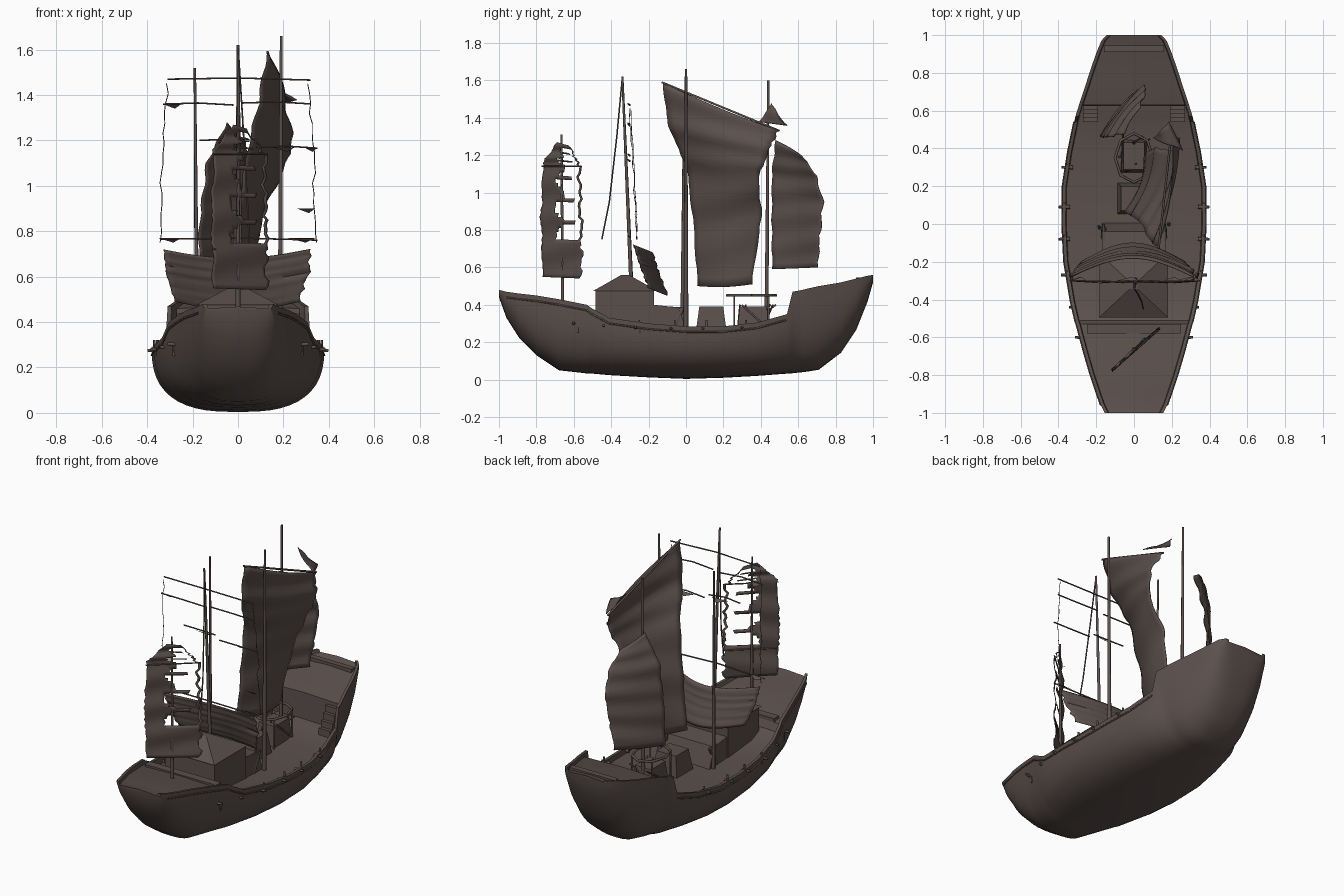
import bpy, bmesh, math, random
from mathutils import Vector

random.seed(4)
if "Cube" in bpy.data.objects:
    bpy.data.objects.remove(bpy.data.objects["Cube"])

wood = bpy.data.materials.new("weathered_dark_brown")
colour = (0.105, 0.08, 0.072, 1)
wood.diffuse_color = colour
wood.use_nodes = True
wood.node_tree.nodes["Principled BSDF"].inputs["Base Color"].default_value = colour


def add_object(name, data):
    data.materials.append(wood)
    ob = bpy.data.objects.new(name, data)
    bpy.context.collection.objects.link(ob)
    return ob


def add_mesh(name, verts, faces, smooth=None):
    me = bpy.data.meshes.new(name)
    me.from_pydata(verts, [], faces)
    bm = bmesh.new()
    bm.from_mesh(me)
    bmesh.ops.recalc_face_normals(bm, faces=bm.faces)
    bm.to_mesh(me)
    bm.free()
    ob = add_object(name, me)
    if smooth:
        bpy.ops.object.select_all(action='DESELECT')
        ob.select_set(True)
        bpy.context.view_layer.objects.active = ob
        bpy.ops.object.shade_smooth_by_angle(angle=math.radians(smooth))
    return ob


def rod(name, points, radius, tip=1.0):
    """Round pole or rope through points, thinning to tip."""
    cu = bpy.data.curves.new(name, 'CURVE')
    cu.dimensions = '3D'
    cu.bevel_depth = radius
    cu.bevel_resolution = 1
    cu.use_fill_caps = True
    sp = cu.splines.new('POLY')
    sp.points.add(len(points) - 1)
    for i, (p, c) in enumerate(zip(sp.points, points)):
        p.co = (*c, 1)
        p.radius = 1 + (tip - 1) * i / (len(points) - 1)
    return add_object(name, cu)


def box(name, x, y, z, top=1.0):
    """Box from (low, high) ranges, with a scaled top for roofs."""
    cx, cy = sum(x) / 2, sum(y) / 2
    verts = [(cx + (a - cx) * s, cy + (b - cy) * s, h)
             for h, s in ((z[0], 1), (z[1], top))
             for a, b in ((x[0], y[0]), (x[1], y[0]), (x[1], y[1]), (x[0], y[1]))]
    faces = [(0, 1, 2, 3), (4, 5, 6, 7)] + [(i, (i + 1) % 4, (i + 1) % 4 + 4, i + 4) for i in range(4)]
    return add_mesh(name, verts, faces)


def along(points, t):
    """Point at fraction t of a polyline."""
    f = min(t, 0.9999) * (len(points) - 1)
    i = int(f)
    return Vector(points[i]).lerp(Vector(points[i + 1]), f - i)


def sail(name, fore, aft, belly=(0, 0, 0), rows=28, cols=14, ripple=0.006, tear=0.01, keep=None):
    """Cloth between a fore and an aft edge, with batten ripples and ragged edges."""
    verts, faces = [], []
    belly = Vector(belly)
    for r in range(rows + 1):
        t = r / rows
        a, b = along(fore, t), along(aft, t)
        normal = (b - a).cross(Vector((0, 0, 1))).normalized()
        a, b = a + (b - a) * random.uniform(0, tear), b + (a - b) * random.uniform(0, tear * 3)
        for c in range(cols + 1):
            u = c / cols
            wave = ripple * math.sin(t * math.pi * 10 + u * 2)
            verts.append(a.lerp(b, u) + belly * math.sin(math.pi * u) + normal * wave)
    for r in range(rows):
        for c in range(cols):
            if keep is None or keep((c + 0.5) / cols, (r + 0.5) / rows):
                k = r * (cols + 1) + c
                faces.append((k, k + 1, k + cols + 2, k + cols + 1))
    ob = add_mesh(name, verts, faces, 60)
    thick = ob.modifiers.new("cloth", 'SOLIDIFY')
    thick.thickness = 0.004
    return ob


# Hull: y, half width, rail height, keel height, deck height
stations = [
    (-1, .155, .48, .44, .46), (-.96, .175, .47, .33, .45), (-.89, .2, .46, .22, .44),
    (-.8, .23, .45, .13, .43), (-.68, .265, .43, .05, .405), (-.53, .305, .4, .033, .375),
    (-.51, .312, .385, .033, .33), (-.41, .335, .33, .024, .285), (-.2, .37, .3, .012, .265),
    (0, .38, .285, .004, .255), (.2, .378, .285, .01, .255), (.38, .35, .305, .02, .26),
    (.54, .317, .35, .032, .275), (.57, .31, .47, .034, .285), (.625, .293, .48, .04, .295),
    (.63, .292, .482, .04, .46), (.71, .265, .5, .053, .48), (.83, .226, .52, .145, .5),
    (.91, .198, .54, .265, .52), (.97, .173, .555, .415, .535), (1, .145, .56, .52, .545)]
half = 12
verts, faces = [], []
for y, w, rail, keel, deck in stations:
    for i in range(-half, half + 1):
        a = i / half * math.pi / 2
        x = math.copysign(w * abs(math.sin(a)) ** 0.73, i) if i else 0
        verts.append((x, y, rail - (rail - keel) * abs(math.cos(a)) ** 0.78))
    verts += [(w - .018, y, rail), (w - .022, y, deck), (0, y, deck + .008),
              (.022 - w, y, deck), (.018 - w, y, rail)]
n = 2 * half + 6
for s in range(len(stations) - 1):
    for i in range(n):
        j = (i + 1) % n
        faces.append((s * n + i, s * n + j, s * n + n + j, s * n + n + i))
faces += [tuple(range(n)), tuple(range(len(verts) - n, len(verts)))]
add_mesh("hull", verts, faces, 35)

for side, label in ((-1, "right"), (1, "left")):
    # Wale, guns, steps and belaying posts on each side
    rod(label + "_wale", [(side * w, y, r - .03) for y, w, r, k, d in stations
                          if -.99 < y < .55], .005)
    for y in (-.6, -.44, -.27, -.08, .09, .3):
        w = .38 - .19 * y * y - (.02 if y < -.3 else 0)
        rod(label + "_gun", [(side * (w - .04), y, .27 + .08 * y * y),
                             (side * (w + .02), y, .275 + .08 * y * y)], .011, .6)
        rod(label + "_gun_post", [(side * (w - .01), y + .02, .25), (side * (w - .01), y + .02, .32)], .006)
    for i in range(4):
        box(label + "_step", sorted((side * .19, side * .27)),
            (.54 + i * .022, .562 + i * .022), (.27, .32 + i * .04))
    rod(label + "_bollard", [(side * .16, -.08, .25), (side * .16, -.02, .38)], .014)
    rod(label + "_deck_rail", [(side * .16, -.16, .39), (side * .16, 0, .38)], .006)

# Deck houses and fittings
box("cabin", (-.175, .175), (-.485, -.17), (.26, .475))
box("cabin_roof", (-.185, .18), (-.495, -.155), (.475, .56), .12)
box("aft_hatch", (-.09, .09), (.05, .22), (.24, .39), .75)
box("steering_chest", (-.07, .07), (.27, .45), (.24, .39), .8)
box("foredeck_step", (-.25, .25), (-.58, -.53), (.37, .4))
box("stern_beam", (-.16, .16), (.91, .945), (.5, .545))
# Low sloping cover between the cabin and the main masts
add_mesh("waist_cover", [(x, y, z) for x in (-.17, .17)
                         for y, z in ((-.17, .25), (-.17, .4), (-.04, .385), (.01, .25))],
         [(0, 1, 2, 3), (4, 5, 6, 7), (1, 2, 6, 5), (2, 3, 7, 6)])
ring = [(.1 * math.cos(i * math.pi / 4), .35 + .13 * math.sin(i * math.pi / 4), .45) for i in range(9)]
rod("steering_canopy_ring", ring, .008)
for x, y, z in ring[1:8:2]:
    rod("canopy_post", [(x, y, .25), (x, y, z)], .006)
for i in range(6):
    rod("loose_spar", [(random.uniform(-.1, .1), random.uniform(.25, .5), .26),
                       (random.uniform(-.1, .1), random.uniform(.25, .5), .4)], .005)

# Masts
for name, foot, head, r in (
        ("left_main_mast", (.185, 0, .25), (.19, 0, 1.66), .013),
        ("right_main_mast", (-.18, -.02, .25), (-.19, -.01, 1.52), .011),
        ("middle_mast", (.01, -.29, .45), (0, -.34, 1.62), .012),
        ("fore_mast", (0, -.66, .38), (0, -.665, 1.31), .011),
        ("aft_mast", (0, .43, .25), (0, .44, 1.6), .013)):
    rod(name, [foot, head], r, .5)
rod("fore_stay", [(0, -.34, 1.62), (.02, -.37, 1.3), (.04, -.41, .95), (.05, -.45, .75)], .004)

# Large twisted sail and its torn pennant corner
sail("large_sail",
     [(.13, -.13, 1.59), (.09, -.1, 1.36), (.04, 0, 1.14), (-.01, .04, .82), (-.05, .06, .5)],
     [(.2, .5, 1.33), (.25, .45, 1.22), (.21, .39, 1.08), (.11, .41, .88), (.05, .36, .51)],
     (.03, 0, -.01))
sail("torn_corner", [(.1, .46, 1.48), (.18, .42, 1.42), (.26, .39, 1.38)],
     [(.11, .465, 1.47), (.15, .5, 1.41), (.18, .54, 1.36)], rows=6, cols=5)
rod("large_sail_yard", [(.13, -.13, 1.59), (.2, .5, 1.33)], .006)

# Aft sail
sail("aft_sail",
     [(-.05, .48, 1.28), (-.14, .46, 1.1), (-.17, .46, .85), (-.18, .46, .59)],
     [(.03, .62, 1.2), (.06, .7, 1.09), (.06, .74, .95), (.04, .72, .77), (.01, .71, .6)],
     (-.01, .01, 0), rows=24)


# Tattered fore sail: whole foot and fore strip, ribbons above
def fore_rags(u, t):
    ribbon = int(t * 30) % 4 == 0
    return t > .78 or t < .07 or u < .45 + .12 * math.sin(t * 40) or u > .94 or ribbon and u < .8


sail("fore_sail",
     [(-.02, -.69, 1.27), (-.11, -.77, 1.16), (-.12, -.78, .85), (-.11, -.77, .55)],
     [(.04, -.62, 1.25), (.13, -.56, 1.14), (.14, -.55, .85), (.14, -.55, .54)],
     rows=45, cols=20, tear=.03, keep=fore_rags)
for z in (.72, 1.14):
    rod("fore_sail_batten", [(-.11, -.77, z), (.13, -.56, z)], .004)

# Bare frame of the middle sail: yards, frayed edges, hanging scraps
for x0, x1, z in ((-.31, .32, 1.47), (-.33, -.02, 1.36), (.02, .32, 1.365),
                  (.08, .35, 1.17), (-.17, .05, 1.2), (-.34, .35, .765)):
    rod("middle_yard", [(x0, -.3, z), ((x0 + x1) / 2, -.31, z + .005), (x1, -.3, z - .004)], .004)
for side in (-1, 1):
    edge = [(side * (.34 - .03 * t * t + random.uniform(-.008, .008)),
             -.26 - .04 * t + random.uniform(-.006, .006), .75 + .7 * t)
            for t in [i / 16 for i in range(17)]]
    rod("frayed_edge", edge, .002)
for x, z, w in ((-.29, 1.36, .04), (.32, 1.17, .03), (-.03, 1.19, .06),
                (.2, 1.17, .05), (.3, .9, .04), (-.3, .77, .05), (.28, .77, .06)):
    add_mesh("cloth_scrap", [(x - w, -.3, z), (x + w, -.3, z), (x + w * .3, -.28, z - .02)], [(0, 1, 2)])

# Fallen middle sail draped behind the cabin
sail("fallen_sail",
     [(-.33, -.28, .72), (-.32, -.25, .62), (-.28, -.2, .49)],
     [(.33, -.28, .72), (.32, -.25, .62), (.28, -.2, .49)],
     (0, .1, -.04), rows=14, cols=24, ripple=.005)
